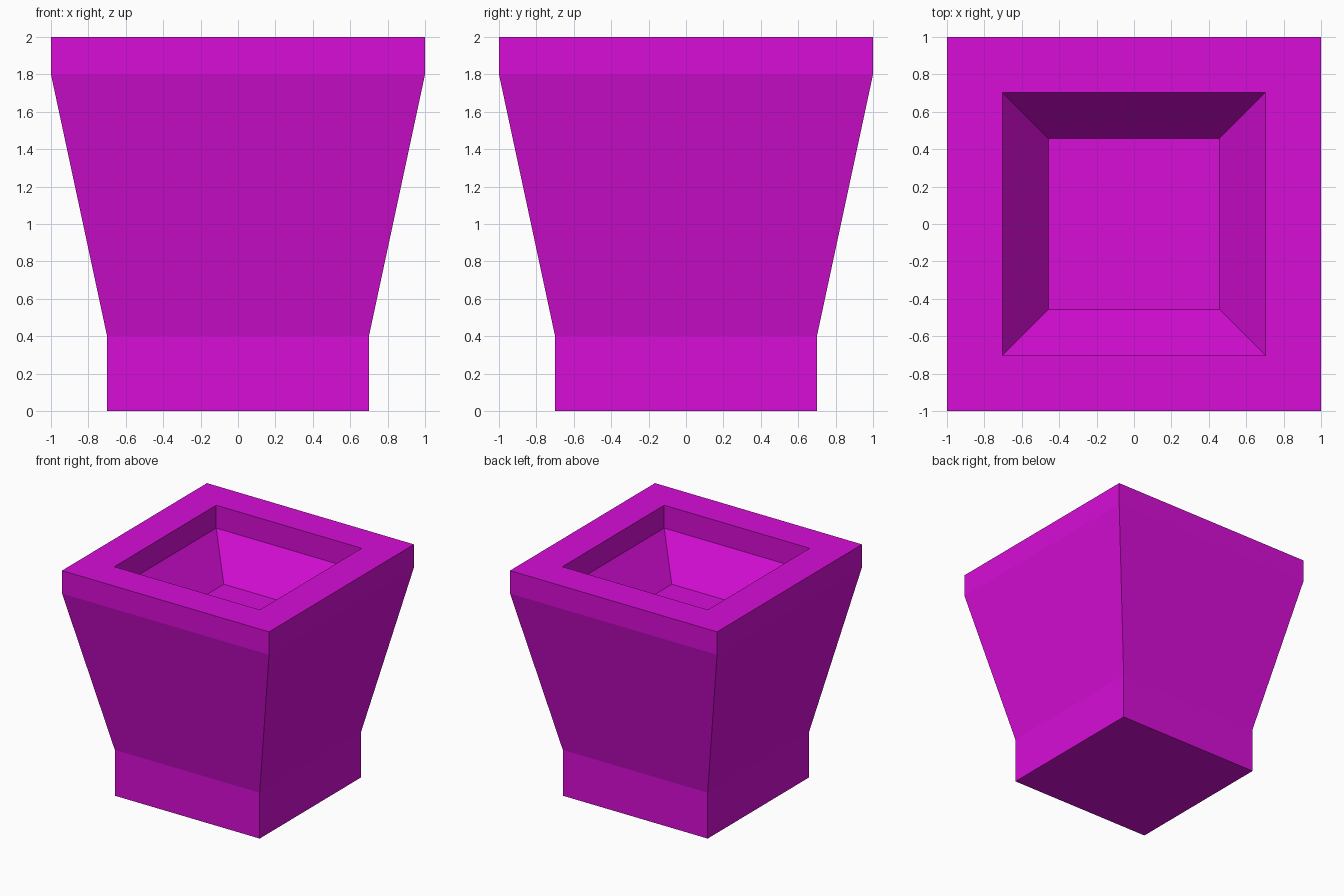
import bpy
import bmesh

if "Cube" in bpy.data.objects:
    bpy.data.objects.remove(bpy.data.objects["Cube"])

# Single flat colour
magenta = bpy.data.materials.new("magenta")
magenta.diffuse_color = (0.68, 0.004, 0.68, 1.0)
magenta.use_nodes = True
magenta.node_tree.nodes["Principled BSDF"].inputs["Base Color"].default_value = magenta.diffuse_color

# Square rings (half width, height): up the outside, over the rim, down the inside
PROFILE = [(0.70, 0.0), (0.70, 0.4), (1.0, 1.8), (1.0, 2.0),
           (0.703, 2.0), (0.703, 1.8), (0.457, 1.47)]


def square_ring(bm, half, z):
    corners = [(-1, -1), (1, -1), (1, 1), (-1, 1)]
    return [bm.verts.new((x * half, y * half, z)) for x, y in corners]


# Planter pot: loft the rings, then close the base and the soil floor
bm = bmesh.new()
rings = [square_ring(bm, h, z) for h, z in PROFILE]
for low, high in zip(rings, rings[1:]):
    for i in range(4):
        j = (i + 1) % 4
        bm.faces.new((low[i], low[j], high[j], high[i]))
bm.faces.new(rings[0][::-1])
bm.faces.new(rings[-1])
bmesh.ops.recalc_face_normals(bm, faces=bm.faces)

mesh = bpy.data.meshes.new("square_pot")
bm.to_mesh(mesh)
bm.free()
mesh.materials.append(magenta)
pot = bpy.data.objects.new("square_pot", mesh)
bpy.context.collection.objects.link(pot)
